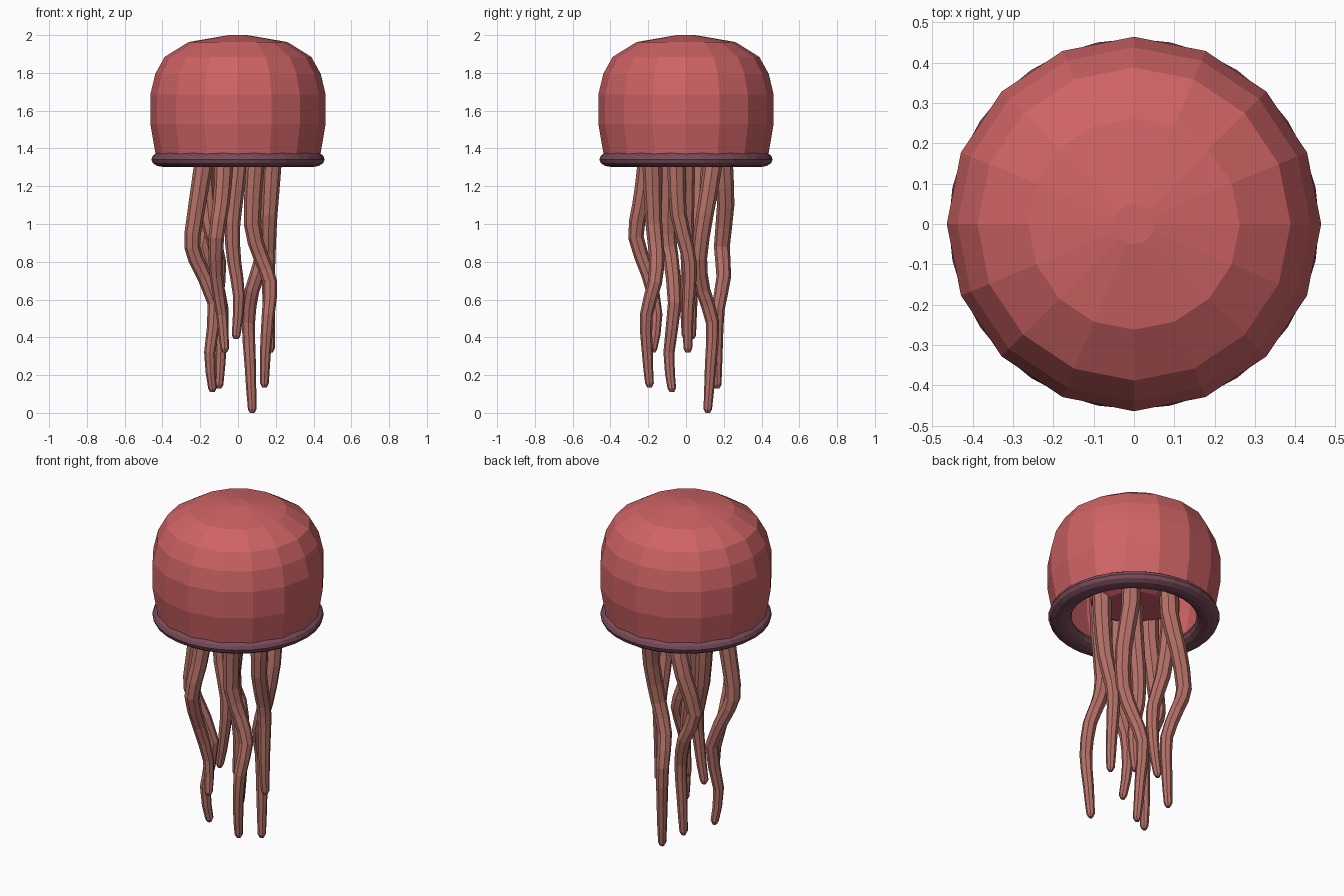
import bpy, bmesh, math
from mathutils import Vector

if "Cube" in bpy.data.objects:
    bpy.data.objects.remove(bpy.data.objects["Cube"])


def material(name, rgb):
    m = bpy.data.materials.new(name)
    m.diffuse_color = (*rgb, 1)
    m.use_nodes = True
    m.node_tree.nodes["Principled BSDF"].inputs["Base Color"].default_value = m.diffuse_color
    return m


BELL = material("coral red", (0.62, 0.125, 0.13))
CORE = material("inner pink", (0.66, 0.10, 0.15))
RIM = material("dark plum", (0.19, 0.07, 0.10))
ARM = material("dusty salmon", (0.46, 0.165, 0.135))


def add_object(name, bm, mat):
    bmesh.ops.recalc_face_normals(bm, faces=bm.faces)
    me = bpy.data.meshes.new(name)
    bm.to_mesh(me)
    bm.free()
    ob = bpy.data.objects.new(name, me)
    bpy.context.collection.objects.link(ob)
    me.materials.append(mat)
    return ob


def bridge(bm, a, b):
    n = len(a)
    for i in range(n):
        bm.faces.new((a[i], a[(i + 1) % n], b[(i + 1) % n], b[i]))


def lathe(name, profile, sides, mat, closed=False):
    """Spin (radius, z) points around z, closing the ends or the loop."""
    bm = bmesh.new()
    rings = [[bm.verts.new((r * math.cos(math.tau * i / sides),
                            r * math.sin(math.tau * i / sides), z))
              for i in range(sides)] for r, z in profile]
    for k in range(len(rings) - (not closed)):
        bridge(bm, rings[k], rings[(k + 1) % len(rings)])
    if not closed:
        bm.faces.new(rings[0])
        bm.faces.new(rings[-1])
    return add_object(name, bm, mat)


# Bell: outer dome, then hollow underside
lathe("bell", [(0.05, 2.0), (0.262, 1.963), (0.388, 1.885), (0.438, 1.795), (0.464, 1.685),
               (0.464, 1.53), (0.435, 1.36), (0.36, 1.35), (0.39, 1.53),
               (0.39, 1.67), (0.33, 1.83), (0.22, 1.9), (0.05, 1.93)], 16, BELL)

# Core inside the bell, from which the tentacles hang
lathe("inner_core", [(0.17, 1.4), (0.23, 1.43), (0.26, 1.57), (0.22, 1.7), (0.1, 1.76)], 16, CORE)

# Rim: flattened ring around the bell opening
rim = [(0.397 + 0.062 * math.cos(math.tau * i / 12), 1.342 + 0.04 * math.sin(math.tau * i / 12))
       for i in range(12)]
lathe("bell_rim", rim, 32, RIM, closed=True)


# Tentacles: tapering wavy tubes through (x, y, z) points
def tentacle(name, path, sides=8):
    pts = [Vector(p) for p in path]
    pts.insert(0, pts[0] + Vector((0, 0, 0.2)))
    # smooth the path with Catmull-Rom steps
    ext = [2 * pts[0] - pts[1]] + pts + [2 * pts[-1] - pts[-2]]
    line = []
    for i in range(1, len(ext) - 2):
        a, b, c, d = ext[i - 1:i + 3]
        for s in (0, 0.5):
            line.append(0.5 * (2 * b + (c - a) * s + (2 * a - 5 * b + 4 * c - d) * s ** 2
                               + (3 * b - a - 3 * c + d) * s ** 3))
    line += [pts[-1] + Vector((0, 0, 0.02)), pts[-1]]
    top, low = line[0].z, line[-1].z
    bm = bmesh.new()
    rings = []
    for i, p in enumerate(line):
        t = (line[min(i + 1, len(line) - 1)] - line[max(i - 1, 0)]).normalized()
        u = Vector((0, 1, 0)).cross(t).normalized()
        v = t.cross(u)
        r = 0.021 + 0.032 * ((p.z - low) / (top - low)) ** 0.7
        if i == len(line) - 1:
            r = 0.012
        rings.append([bm.verts.new(p + r * (math.cos(math.tau * k / sides) * u
                                            + math.sin(math.tau * k / sides) * v))
                      for k in range(sides)])
    for a, b in zip(rings, rings[1:]):
        bridge(bm, a, b)
    bm.faces.new(rings[0])
    bm.faces.new(rings[-1])
    add_object(name, bm, ARM)


tentacle("tentacle_right", [(.18, -.05, 1.3), (.165, -.04, 1.05), (.16, .01, .85),
                            (.16, .02, .72), (.165, .01, .52), (.172, .01, .32)])
tentacle("tentacle_back_right", [(.14, .14, 1.3), (.155, .1, 1.05), (.13, .07, .82),
                                 (.075, .09, .65), (.055, .14, .48), (.065, .13, .25), (.075, .115, 0)])
tentacle("tentacle_back", [(-.08, .2, 1.3), (-.13, .21, 1.1), (-.19, .19, .88), (-.13, .2, .72),
                           (-.085, .17, .55), (-.09, .165, .35), (-.10, .165, .13)])
tentacle("tentacle_back_left", [(-.18, .08, 1.3), (-.15, .06, 1.0), (-.1, .04, .8),
                                (-.11, .03, .6), (-.14, .03, .39)])
tentacle("tentacle_left", [(-.185, -.09, 1.3), (-.24, -.095, .95), (-.225, -.08, .82),
                           (-.125, -.06, .58), (-.15, -.09, .32), (-.135, -.075, .11)])
tentacle("tentacle_front_left", [(-.075, -.21, 1.3), (-.09, -.24, 1.1), (-.115, -.265, .93),
                                 (-.115, -.2, .73), (-.085, -.155, .52), (-.07, -.175, .32)])
tentacle("tentacle_front", [(.09, -.18, 1.3), (.075, -.17, 1.0), (.12, -.155, .83), (.17, -.165, .69),
                            (.16, -.21, .52), (.145, -.205, .32), (.14, -.193, .135)])
tentacle("tentacle_middle", [(0, 0, 1.3), (-.03, 0, 1.0), (-.02, .01, .8),
                             (.005, 0, .62), (-.01, 0, .39)])
